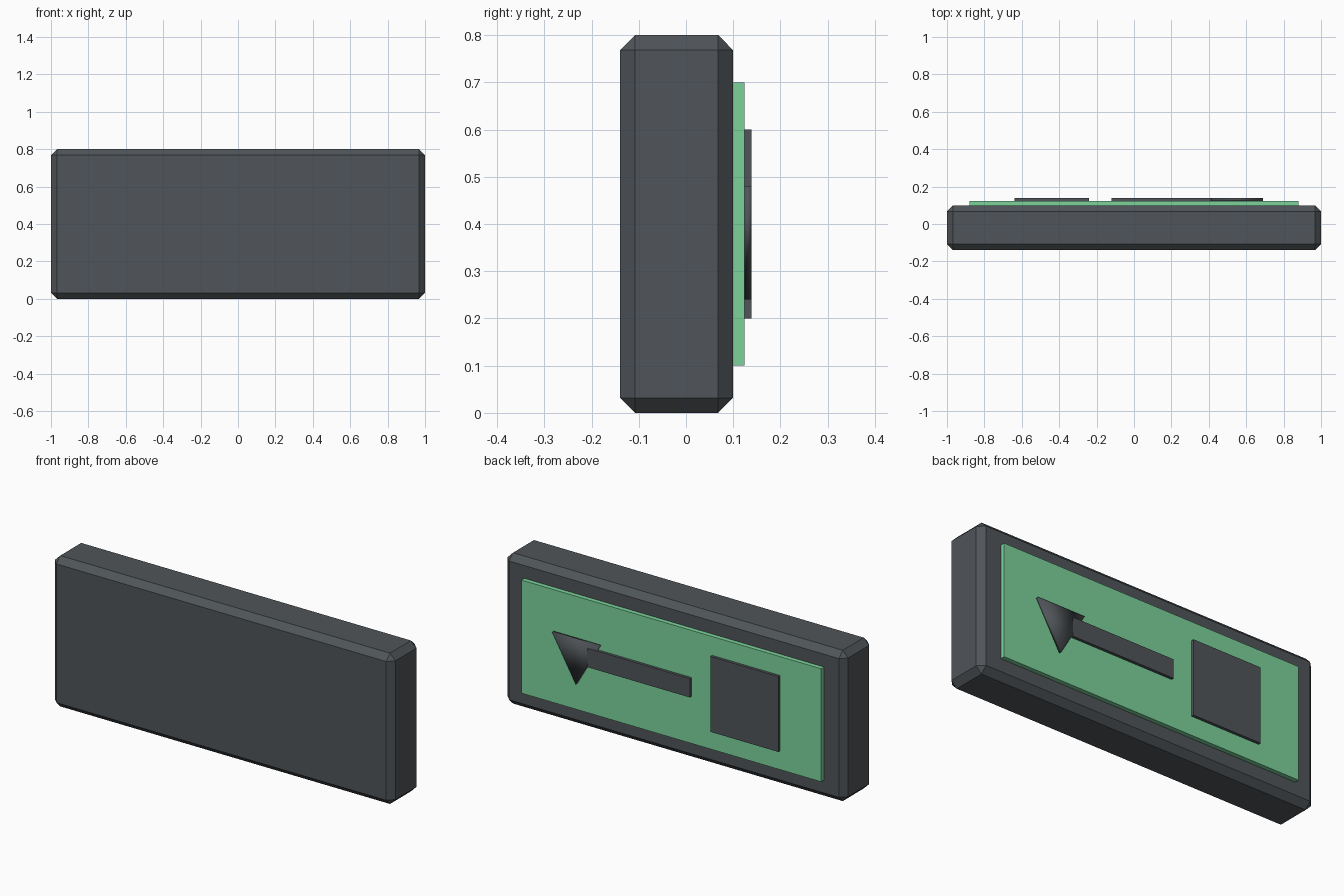
import bpy
import math
from mathutils import Matrix

cube = bpy.data.objects.get("Cube")
if cube:
    bpy.data.objects.remove(cube, do_unlink=True)


def make_material(name, rgb):
    mat = bpy.data.materials.new(name)
    mat.use_nodes = True
    color = (*rgb, 1.0)
    mat.diffuse_color = color
    mat.node_tree.nodes["Principled BSDF"].inputs["Base Color"].default_value = color
    return mat


charcoal = make_material("charcoal", (0.08, 0.09, 0.10))
green = make_material("sign_green", (0.20, 0.65, 0.33))


def box(name, x, y, z, mat, bevel=0.0):
    """Box spanning the given (low, high) ranges."""
    spans = (x, y, z)
    bpy.ops.mesh.primitive_cube_add(size=1, location=[(a + b) / 2 for a, b in spans])
    obj = bpy.context.object
    obj.name = name
    obj.data.transform(Matrix.Diagonal([b - a for a, b in spans] + [1]))
    obj.data.materials.append(mat)
    if bevel:
        mod = obj.modifiers.new("chamfer", "BEVEL")
        mod.width = bevel
        mod.segments = 1
    return obj


# Chamfered housing with the raised panel on its back
box("sign_housing", (-1, 1), (-0.14, 0.10), (0, 0.8), charcoal, bevel=0.032)
box("sign_panel", (-0.88, 0.88), (0.09, 0.124), (0.1, 0.7), green)

# Raised symbols: square and arrow shaft
box("square_symbol", (-0.64, -0.24), (0.12, 0.139), (0.2, 0.6), charcoal)
box("arrow_shaft", (-0.12, 0.48), (0.12, 0.139), (0.35, 0.45), charcoal)

# Three-sided arrow head, smooth shaded, one corner down
bpy.ops.mesh.primitive_cylinder_add(vertices=3, radius=0.16, depth=0.0145,
                                    location=(0.55, 0.1312, 0.40))
head = bpy.context.object
head.name = "arrow_head"
head.data.transform(Matrix.Rotation(math.radians(-90), 4, "X"))
head.data.materials.append(charcoal)
bpy.ops.object.shade_smooth()
